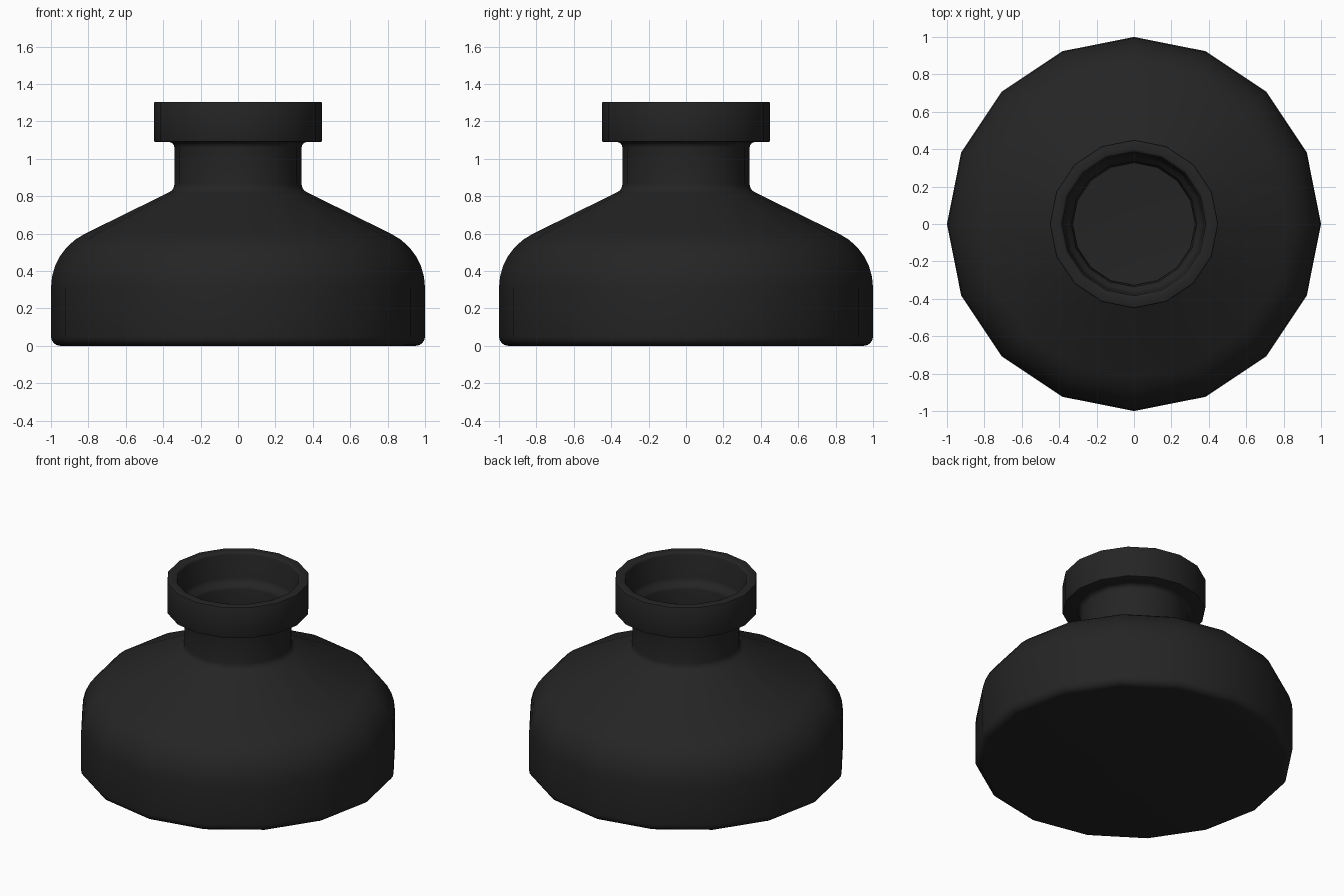
import bpy, bmesh
from math import tau, cos, sin, tan
from mathutils import Vector

SIDES = 16

cube = bpy.data.objects.get("Cube")
if cube:
    bpy.data.objects.remove(cube)

# Material
black = bpy.data.materials.new("black_glass")
black.use_nodes = True
colour = (0.018, 0.018, 0.018, 1)
black.diffuse_color = colour
black.node_tree.nodes["Principled BSDF"].inputs["Base Color"].default_value = colour


def rounded(corners):
    """Turn (radius, height, cut, steps) corners into a rounded profile."""
    pts = [Vector(c[:2]) for c in corners]
    out = []
    for i, (_, _, cut, steps) in enumerate(corners):
        p = pts[i]
        if not cut:
            out.append(p)
            continue
        a = p + (pts[i - 1] - p).normalized() * cut
        b = p + (pts[i + 1] - p).normalized() * cut
        # circular arc tangent to both sides at a and b
        mid = (a + b) / 2
        half = (b - a).length / 2
        axis = (p - mid).normalized()
        turn = (p - a).angle(b - p)
        radius = half / sin(turn / 2)
        centre = mid - axis * (half / tan(turn / 2))
        side = (b - a).normalized()
        for k in range(steps + 1):
            t = turn * (k / steps - 0.5)
            out.append(centre + radius * (axis * cos(t) + side * sin(t)))
    return out


def lathe(name, profile):
    bm = bmesh.new()
    rings = []
    for r, z in profile:
        n = SIDES if r > 0 else 1
        rings.append([bm.verts.new((r * cos(tau * i / SIDES), r * sin(tau * i / SIDES), z))
                      for i in range(n)])
    for low, high in zip(rings, rings[1:]):
        for i in range(SIDES):
            j = (i + 1) % SIDES
            quad = [low[i % len(low)], low[j % len(low)],
                    high[j % len(high)], high[i % len(high)]]
            bm.faces.new(list(dict.fromkeys(quad)))
    bmesh.ops.recalc_face_normals(bm, faces=bm.faces)
    mesh = bpy.data.meshes.new(name)
    bm.to_mesh(mesh)
    bm.free()
    mesh.materials.append(black)
    obj = bpy.data.objects.new(name, mesh)
    bpy.context.collection.objects.link(obj)
    bpy.ops.object.select_all(action='DESELECT')
    obj.select_set(True)
    bpy.context.view_layer.objects.active = obj
    bpy.ops.object.shade_smooth_by_angle(angle=0.7)
    return obj


# Bottle: outside from the base up to the lip, then down the inside
lathe("bottle", rounded([
    (0, 0, 0, 0),
    (1, 0, 0.05, 4),           # base edge
    (1, 0.51, 0.2, 6),         # shoulder
    (0.34, 0.835, 0.03, 4),    # neck foot
    (0.34, 1.09, 0.03, 4),     # under the lip
    (0.45, 1.09, 0.008, 2),
    (0.45, 1.305, 0.008, 2),   # lip
    (0.385, 1.305, 0.015, 3),
    (0.37, 1.12, 0.015, 2),    # inner ledge
    (0.335, 1.08, 0.01, 2),
    (0.325, 0.80, 0.02, 3),    # inside of neck
    (0.96, 0.48, 0.15, 4),
    (0.96, 0.03, 0.03, 2),
    (0, 0.03, 0, 0),           # inside floor
]))
